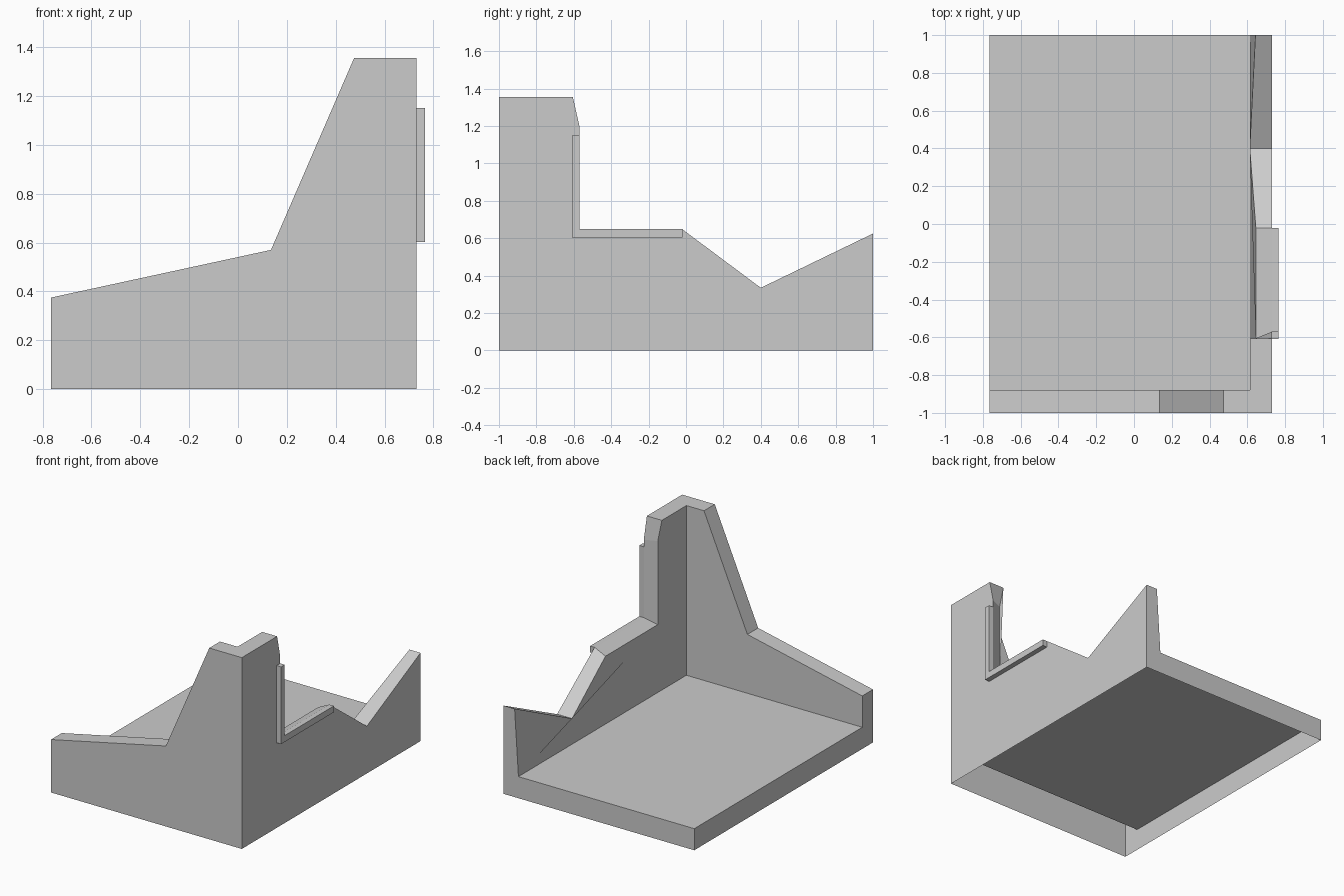
import bpy, bmesh

if "Cube" in bpy.data.objects:
    bpy.data.objects.remove(bpy.data.objects["Cube"])

X0, X1, XI = -0.765, 0.73, 0.613     # left, right outer, right wall inner
YF, YI, YB = -1.0, -0.88, 1.0        # front outer, front wall inner, back
FLOOR, TOP = 0.153, 1.355


def build(name, polygons):
    """Make one object from a list of polygons, welding shared corners."""
    bm = bmesh.new()
    for poly in polygons:
        bm.faces.new([bm.verts.new(p) for p in poly])
    bmesh.ops.remove_doubles(bm, verts=bm.verts, dist=0.0005)
    bmesh.ops.recalc_face_normals(bm, faces=bm.faces)
    mesh = bpy.data.meshes.new(name)
    bm.to_mesh(mesh)
    bm.free()
    obj = bpy.data.objects.new(name, mesh)
    bpy.context.collection.objects.link(obj)
    return obj


def bridge(a, b):
    """Quads joining two matching outlines."""
    return [(a[i], a[i + 1], b[i + 1], b[i]) for i in range(len(a) - 1)]


# Broken top edge of the front wall, left to right
slope = [(X0, 0.375), (0.135, 0.57), (0.475, TOP)]
front_out = [(x, YF, z) for x, z in slope]
front_in = [(x, YI, z) for x, z in slope]

# Broken top edge of the right wall, front to back, with a splayed window opening
side_out = [(X1, y, z) for y, z in
            [(-0.605, TOP), (-0.57, 1.2), (-0.57, 0.648), (-0.02, 0.648), (0.4, 0.335), (YB, 0.625)]]
side_in = [(XI, -0.605, TOP), (0.645, -0.605, 1.2), (0.645, -0.605, 0.608),
           (0.645, -0.02, 0.608), (XI, 0.4, 0.335), (0.643, YB, 0.625)]

corner_out, corner_in = (X1, YF, TOP), (XI, YI, TOP)
foot = {k: (x, y, 0) for k, x, y in
        [("fl", X0, YF), ("fr", X1, YF), ("br", X1, YB), ("bl", X0, YB)]}
fl, fr, br, bl = (X0, YI, FLOOR), (XI, YI, FLOOR), (XI, YB, FLOOR), (X0, YB, FLOOR)

# Hollow shell: two walls on a floor slab, open underneath
faces = [
    front_out + [corner_out, foot["fr"], foot["fl"]],                  # front outside
    front_in + [corner_in, fr, fl],                                    # front inside
    [corner_out] + side_out + [foot["br"], foot["fr"]],                # right outside
    [corner_in] + side_in + [br, fr],                                  # right inside
    [fl, fr, br, bl],                                                  # floor
    [foot["fl"], foot["bl"], bl, fl, front_in[0], front_out[0]],       # left edge
    [foot["bl"], foot["br"], side_out[-1], side_in[-1], br, bl],       # back edge
    [front_out[-1], corner_out, side_out[0], side_in[0], corner_in, front_in[-1]],  # corner top
]
faces += bridge(front_out, front_in) + bridge(side_out, side_in)
build("ruined_corner_walls", faces)

# L-shaped window trim on the outside of the right wall
trim = [(-0.61, 0.603), (-0.02, 0.603), (-0.02, 0.648), (-0.57, 0.648), (-0.57, 1.15), (-0.61, 1.15)]
outer = [(0.765, y, z) for y, z in trim]
inner = [(X1, y, z) for y, z in trim]
build("window_trim", [outer, inner] + bridge(outer + outer[:1], inner + inner[:1]))
